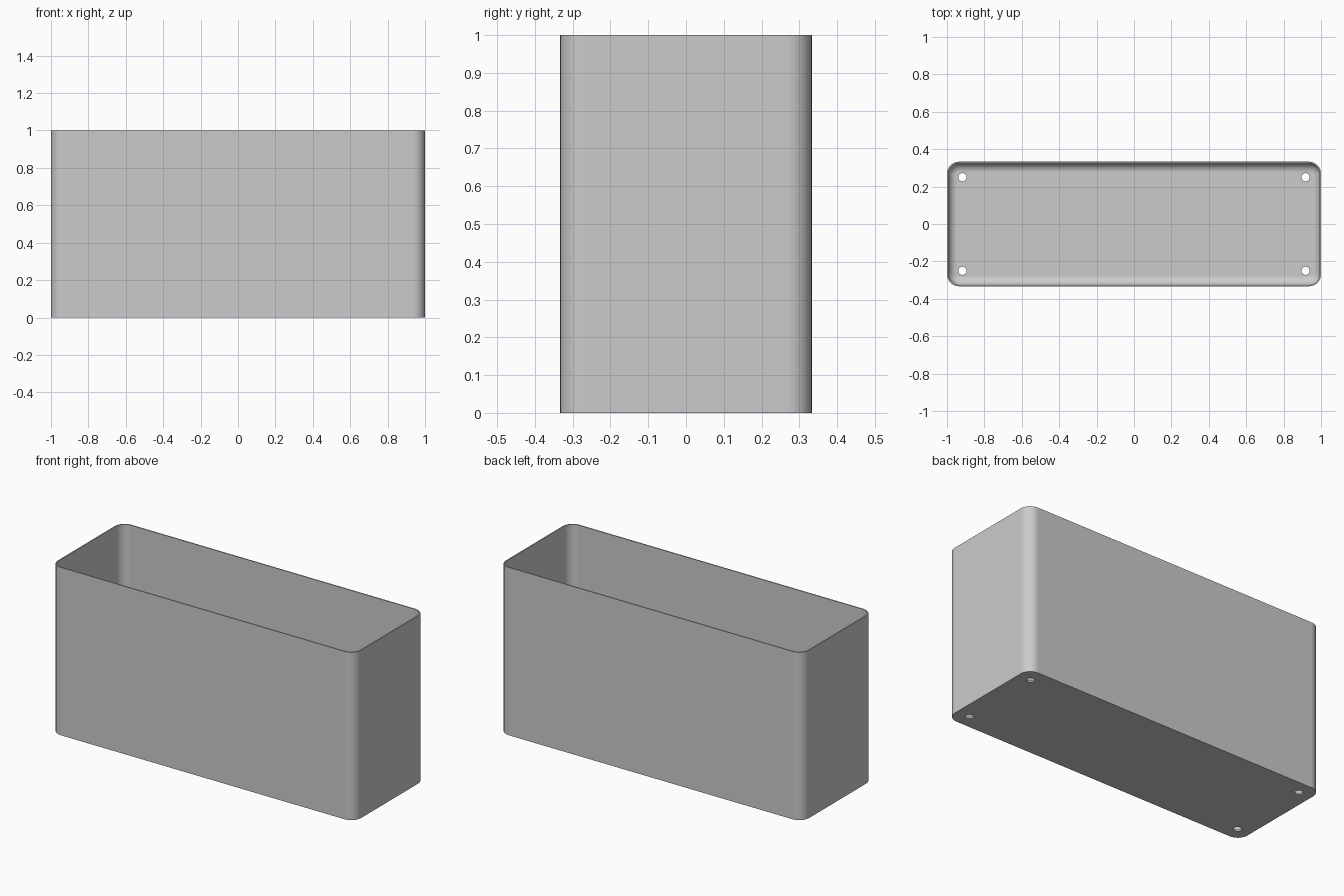
import bpy, bmesh
from math import sin, cos, pi

if "Cube" in bpy.data.objects:
    bpy.data.objects.remove(bpy.data.objects["Cube"])

HX, HY, HEIGHT = 1.0, 0.333, 1.0
CORNER, WALL, FLOOR, FILLET = 0.065, 0.007, 0.01, 0.05
SEG = 12

grey = bpy.data.materials.new("light grey")
grey.use_nodes = True
grey.diffuse_color = (0.6, 0.6, 0.6, 1)
grey.node_tree.nodes["Principled BSDF"].inputs["Base Color"].default_value = (0.6, 0.6, 0.6, 1)


def ring(bm, inset, z):
    """Rounded rectangle loop, shrunk by inset, at height z."""
    r = CORNER - inset
    verts = []
    for q, (sx, sy) in enumerate([(1, 1), (-1, 1), (-1, -1), (1, -1)]):
        for i in range(SEG + 1):
            a = (q + i / SEG) * pi / 2
            verts.append(bm.verts.new((sx * (HX - CORNER) + r * cos(a),
                                       sy * (HY - CORNER) + r * sin(a), z)))
    return verts


# Open box: outer wall, thin rim, inner wall, rounded inner floor edge
bm = bmesh.new()
levels = [(0, 0), (0, HEIGHT), (WALL, HEIGHT)]
for i in range(SEG + 1):
    a = i / SEG * pi / 2
    levels.append((WALL + FILLET * (1 - cos(a)), FLOOR + FILLET * (1 - sin(a))))
rings = [ring(bm, d, z) for d, z in levels]
for lower, upper in zip(rings, rings[1:]):
    n = len(lower)
    for i in range(n):
        j = (i + 1) % n
        bm.faces.new((lower[i], lower[j], upper[j], upper[i]))
bm.faces.new(rings[0][::-1])
bm.faces.new(rings[-1])
bmesh.ops.recalc_face_normals(bm, faces=bm.faces)
mesh = bpy.data.meshes.new("planter_box")
bm.to_mesh(mesh)
bm.free()
mesh.materials.append(grey)
box = bpy.data.objects.new("planter_box", mesh)
bpy.context.collection.objects.link(box)

# Drain holes near the four floor corners
cutters = []
for sx in (-1, 1):
    for sy in (-1, 1):
        bpy.ops.mesh.primitive_cylinder_add(vertices=32, radius=0.022, depth=0.1,
                                            location=(sx * 0.917, sy * 0.25, 0))
        cutter = bpy.context.object
        cutter.name = "drain_hole_cutter"
        cutter.hide_render = True
        cutter.data.materials.append(grey)
        cutters.append(cutter)
        mod = box.modifiers.new("drain_hole", "BOOLEAN")
        mod.operation, mod.solver, mod.object = "DIFFERENCE", "EXACT", cutter

# Bake the holes and drop the cutters
bpy.context.view_layer.update()
evaluated = box.evaluated_get(bpy.context.evaluated_depsgraph_get())
baked = bpy.data.meshes.new_from_object(evaluated)
box.modifiers.clear()
box.data = baked
for cutter in cutters:
    bpy.data.objects.remove(cutter)

# Smooth corners with clean flat walls
bpy.ops.object.select_all(action="DESELECT")
box.select_set(True)
bpy.context.view_layer.objects.active = box
bpy.ops.object.shade_smooth_by_angle(angle=pi / 6)
weighted = box.modifiers.new("flat_walls", "WEIGHTED_NORMAL")
weighted.keep_sharp = True
